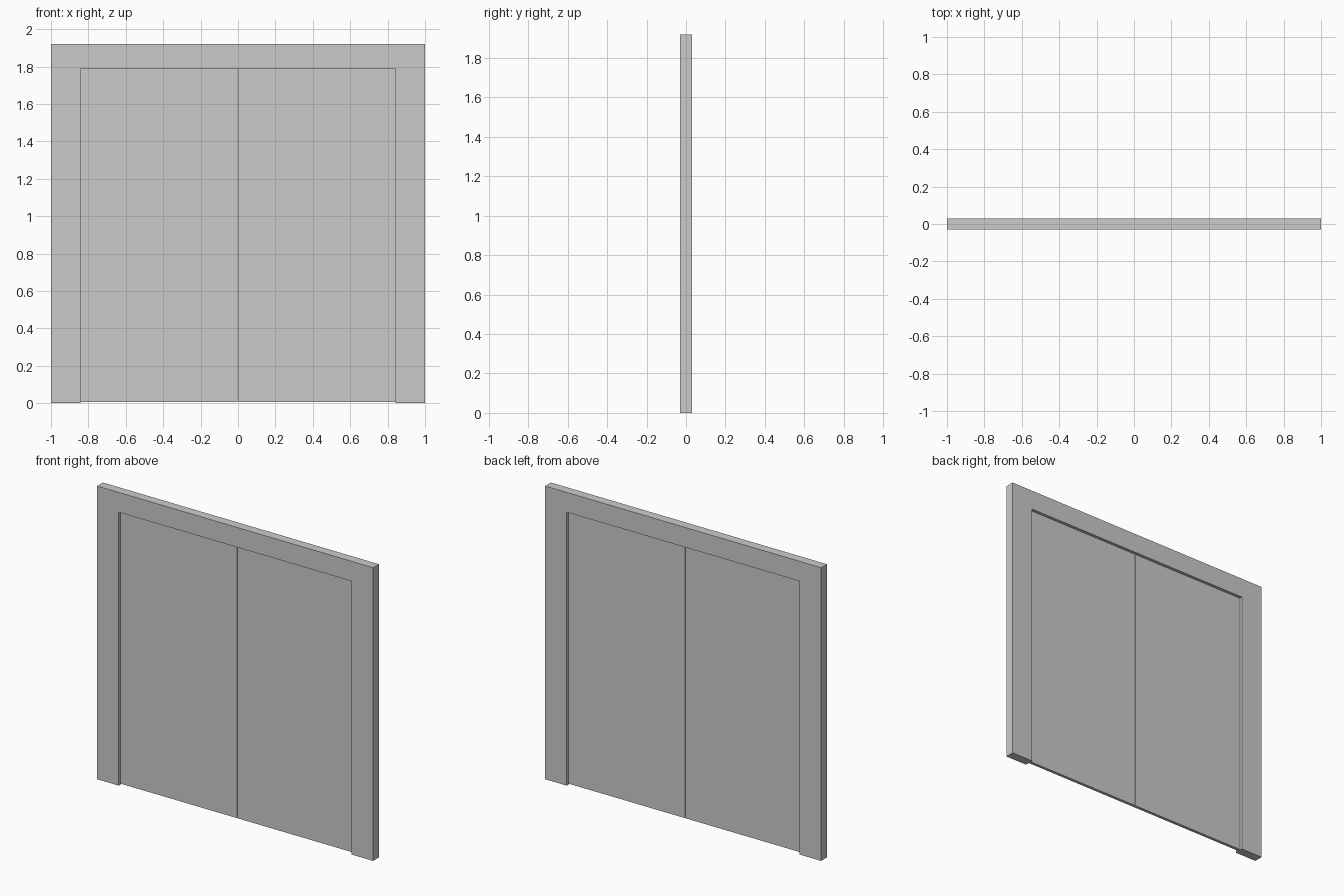
import bpy, bmesh

if "Cube" in bpy.data.objects:
    bpy.data.objects.remove(bpy.data.objects["Cube"])


def extrude_outline(name, outline, depth):
    """Flat x-z outline turned into a solid centred on y = 0."""
    bm = bmesh.new()
    face = bm.faces.new([bm.verts.new((x, -depth / 2, z)) for x, z in outline])
    result = bmesh.ops.extrude_face_region(bm, geom=[face])
    moved = [g for g in result["geom"] if isinstance(g, bmesh.types.BMVert)]
    bmesh.ops.translate(bm, verts=moved, vec=(0, depth, 0))
    bmesh.ops.recalc_face_normals(bm, faces=bm.faces)
    mesh = bpy.data.meshes.new(name)
    bm.to_mesh(mesh)
    bm.free()
    obj = bpy.data.objects.new(name, mesh)
    bpy.context.collection.objects.link(obj)
    return obj


HALF_W, HEIGHT, DEPTH = 1.0, 1.92, 0.06
OPEN_W, OPEN_H = 0.843, 1.79
LEAF_DEPTH, GAP = 0.02, 0.002
FRAME_Z, LEAF_Z = 0.0, 0.005

# Surround: one upside-down U, open at the floor
extrude_outline("door_frame", [
    (-HALF_W, FRAME_Z), (-OPEN_W, FRAME_Z), (-OPEN_W, OPEN_H), (OPEN_W, OPEN_H),
    (OPEN_W, FRAME_Z), (HALF_W, FRAME_Z), (HALF_W, HEIGHT), (-HALF_W, HEIGHT),
], DEPTH)

# Pair of thin leaves recessed equally on both sides, with a hairline gap between
for side, label in ((-1, "left"), (1, "right")):
    inner, outer = side * GAP, side * OPEN_W
    extrude_outline(f"door_leaf_{label}", [
        (inner, LEAF_Z), (outer, LEAF_Z), (outer, OPEN_H), (inner, OPEN_H),
    ], LEAF_DEPTH)
